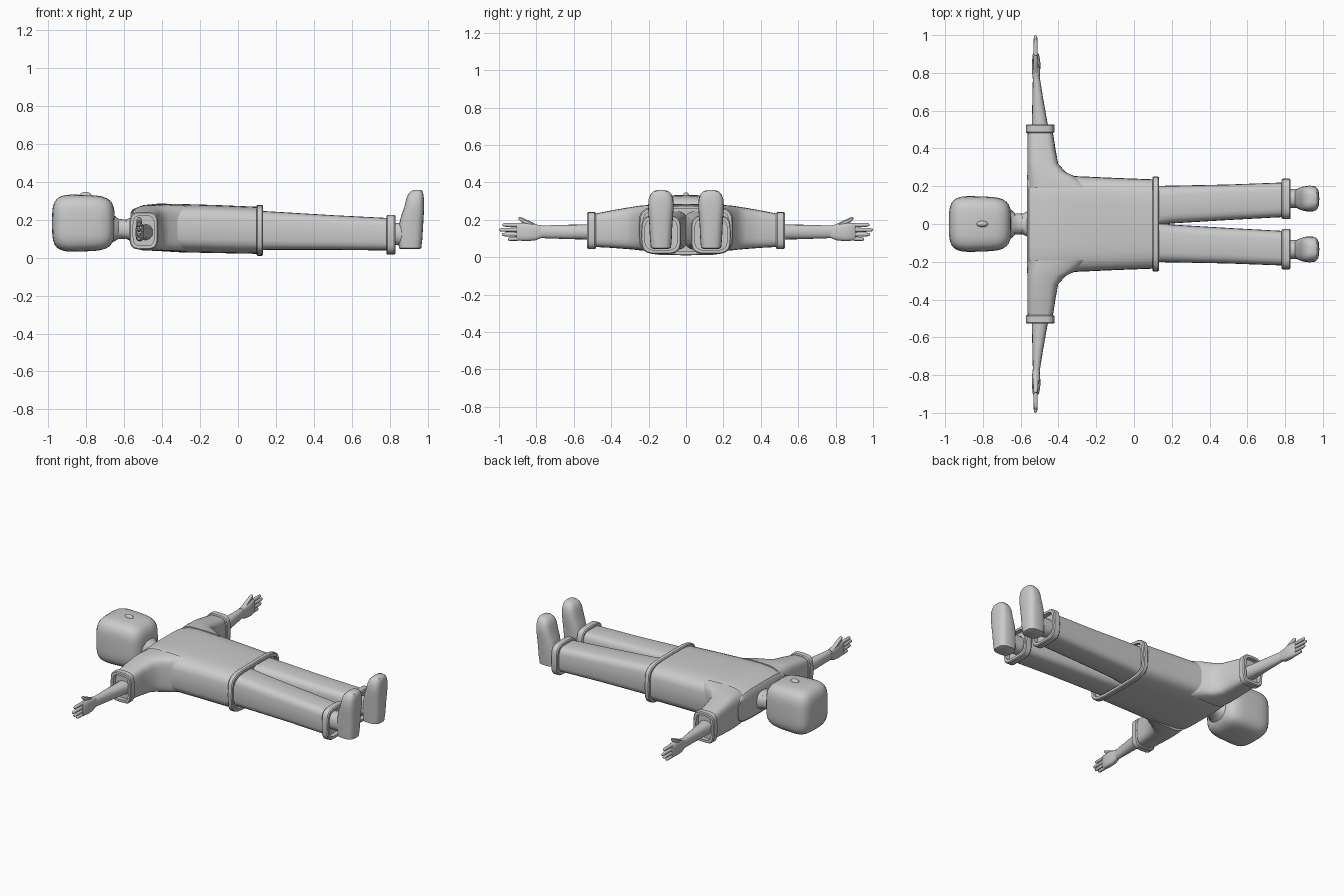
import bpy, bmesh
from math import cos, sin, pi
from mathutils import Vector


def finish(name, bm, mirror=False, angle=0.6):
    bmesh.ops.recalc_face_normals(bm, faces=bm.faces)
    me = bpy.data.meshes.new(name)
    bm.to_mesh(me)
    bm.free()
    ob = bpy.data.objects.new(name, me)
    bpy.context.collection.objects.link(ob)
    bpy.ops.object.select_all(action='DESELECT')
    ob.select_set(True)
    bpy.context.view_layer.objects.active = ob
    bpy.ops.object.shade_smooth_by_angle(angle=angle)
    if mirror:
        m = ob.modifiers.new("mirror", 'MIRROR')
        m.use_axis = (False, True, False)
        m.use_clip = False
        m.use_mirror_merge = False
    return ob


def power(v, e):
    return (abs(v) ** (2 / e)) * (1 if v >= 0 else -1)


def loft(name, axis, sections, e=4, n=24, mirror=False):
    """Skin rounded-rectangle sections (pos, a0, a1, b0, b1) along an axis."""
    bm = bmesh.new()
    rings = []
    for p, a0, a1, b0, b1 in sections:
        ring = []
        for i in range(n):
            t = 2 * pi * i / n
            a = (a0 + a1) / 2 + (a1 - a0) / 2 * power(cos(t), e)
            b = (b0 + b1) / 2 + (b1 - b0) / 2 * power(sin(t), e)
            co = [a, b]
            co.insert(axis, p)
            ring.append(bm.verts.new(co))
        rings.append(ring)
    for r, s in zip(rings, rings[1:]):
        for i in range(n):
            j = (i + 1) % n
            bm.faces.new((r[i], r[j], s[j], s[i]))
    bm.faces.new(rings[0])
    bm.faces.new(rings[-1])
    return finish(name, bm, mirror)


def band(name, axis, p0, p1, box, depth, mirror=False, e=4, wall=0.02):
    """Hollow hem: bevelled outer wall, lip and recessed inside."""
    a0, a1, b0, b1 = box

    def sec(p, d):
        return (p, a0 + d, a1 - d, b0 + d, b1 - d)
    loft(name, axis, [sec(p0, wall), sec(p0, 0.005), sec(p0 + 0.006, 0), sec(p1 - 0.006, 0),
                      sec(p1, 0.005), sec(p1, wall), sec(p1 - depth, wall)], e=e, mirror=mirror)


# Head: a cube rounded into a soft box
bm = bmesh.new()
bmesh.ops.create_cube(bm, size=2)
bmesh.ops.subdivide_edges(bm, edges=bm.edges[:], cuts=9, use_grid_fill=True)
for v in bm.verts:
    k = sum(abs(c) ** 4 for c in v.co) ** 0.25
    c = v.co / k
    taper = 1 - 0.04 * c.x
    v.co = Vector((-0.815 + 0.165 * c.x, 0.146 * c.y * taper, 0.182 + 0.149 * c.z * taper))
finish("head", bm)

# Nose
bm = bmesh.new()
bmesh.ops.create_uvsphere(bm, u_segments=16, v_segments=10, radius=1)
for v in bm.verts:
    v.co = Vector((-0.803 + 0.032 * v.co.x, 0.017 * v.co.y, 0.325 + 0.022 * v.co.z))
finish("nose", bm)

# Neck, flared at both ends
loft("neck", 0, [(-0.69, -0.1, 0.1, 0.07, 0.25), (-0.655, -0.08, 0.08, 0.085, 0.225),
                 (-0.63, -0.057, 0.057, 0.098, 0.205), (-0.59, -0.054, 0.054, 0.1, 0.2),
                 (-0.57, -0.065, 0.065, 0.09, 0.21), (-0.53, -0.075, 0.075, 0.08, 0.22)], e=2.4)

# Shirt body
loft("shirt_body", 0, [(-0.567, -0.26, 0.26, 0.075, 0.235), (-0.555, -0.26, 0.26, 0.06, 0.255),
                       (-0.5, -0.265, 0.265, 0.045, 0.277), (-0.42, -0.265, 0.265, 0.035, 0.285),
                       (-0.3, -0.253, 0.253, 0.028, 0.283), (-0.1, -0.244, 0.244, 0.024, 0.277),
                       (0.112, -0.236, 0.236, 0.02, 0.268)], n=32)
band("shirt_hem", 0, 0.097, 0.132, (-0.252, 0.252, 0.01, 0.278), 0.03, e=4.5)

# Sleeves, flaring into the body
loft("sleeve", 1, [(0.19, -0.565, -0.22, 0.035, 0.28), (0.25, -0.565, -0.31, 0.037, 0.275),
                   (0.275, -0.565, -0.362, 0.04, 0.271), (0.32, -0.565, -0.402, 0.044, 0.264),
                   (0.4, -0.565, -0.416, 0.05, 0.25), (0.49, -0.563, -0.43, 0.055, 0.232)],
     mirror=True)
band("sleeve_cuff", 1, 0.482, 0.528, (-0.573, -0.421, 0.043, 0.241), 0.03, True)

# Trouser legs
loft("trouser_leg", 0, [(0.02, -0.02, 0.2, 0.035, 0.25), (0.13, -0.008, 0.202, 0.04, 0.246),
                        (0.2, 0.003, 0.203, 0.041, 0.242), (0.5, 0.021, 0.209, 0.041, 0.224),
                        (0.795, 0.037, 0.22, 0.038, 0.209)], mirror=True)
band("trouser_cuff", 0, 0.782, 0.829, (0.026, 0.24, 0.017, 0.226), 0.03, True)

# Ankles and shoes
loft("ankle", 0, [(0.76, 0.085, 0.185, 0.07, 0.18), (0.88, 0.085, 0.185, 0.065, 0.185)],
     e=2.3, mirror=True)
loft("shoe", 2, [(0.045, 0.858, 0.955, 0.095, 0.175), (0.05, 0.848, 0.966, 0.08, 0.188),
                 (0.1, 0.845, 0.972, 0.076, 0.193), (0.17, 0.848, 0.976, 0.073, 0.196),
                 (0.22, 0.86, 0.979, 0.069, 0.2), (0.27, 0.878, 0.981, 0.066, 0.203),
                 (0.31, 0.887, 0.98, 0.068, 0.2), (0.335, 0.897, 0.977, 0.077, 0.19),
                 (0.352, 0.914, 0.971, 0.092, 0.176), (0.358, 0.93, 0.963, 0.112, 0.158)],
     e=3, mirror=True)

# Arms
loft("arm", 1, [(0.46, -0.542, -0.44, 0.09, 0.178), (0.53, -0.541, -0.457, 0.094, 0.175),
                (0.66, -0.538, -0.48, 0.098, 0.173), (0.8, -0.535, -0.503, 0.103, 0.168)],
     e=2.3, n=16, mirror=True)

# Hands: palm, four fingers and a thumb
loft("palm", 1, [(0.77, -0.536, -0.5, 0.104, 0.17), (0.805, -0.54, -0.497, 0.09, 0.175),
                 (0.85, -0.54, -0.495, 0.086, 0.182), (0.895, -0.537, -0.502, 0.089, 0.184),
                 (0.905, -0.532, -0.508, 0.094, 0.18)], e=3, n=20, mirror=True)


def digit(name, y0, z0, y1, z1, r):
    secs = []
    for t, k in ((0, 1), (0.5, 0.95), (0.85, 0.85), (0.96, 0.6), (1, 0.25)):
        y, z = y0 + (y1 - y0) * t, z0 + (z1 - z0) * t
        secs.append((y, -0.521 - r * k, -0.521 + r * k, z - r * k, z + r * k))
    loft(name, 1, secs, e=2.3, n=12, mirror=True)


for i, (z0, y1, z1) in enumerate(((0.1, 0.953, 0.097), (0.123, 0.985, 0.121),
                                  (0.147, 1.0, 0.146), (0.171, 0.982, 0.173))):
    digit(f"finger_{i + 1}", 0.88, z0, y1, z1, 0.0115)
digit("thumb", 0.79, 0.155, 0.895, 0.208, 0.015)
